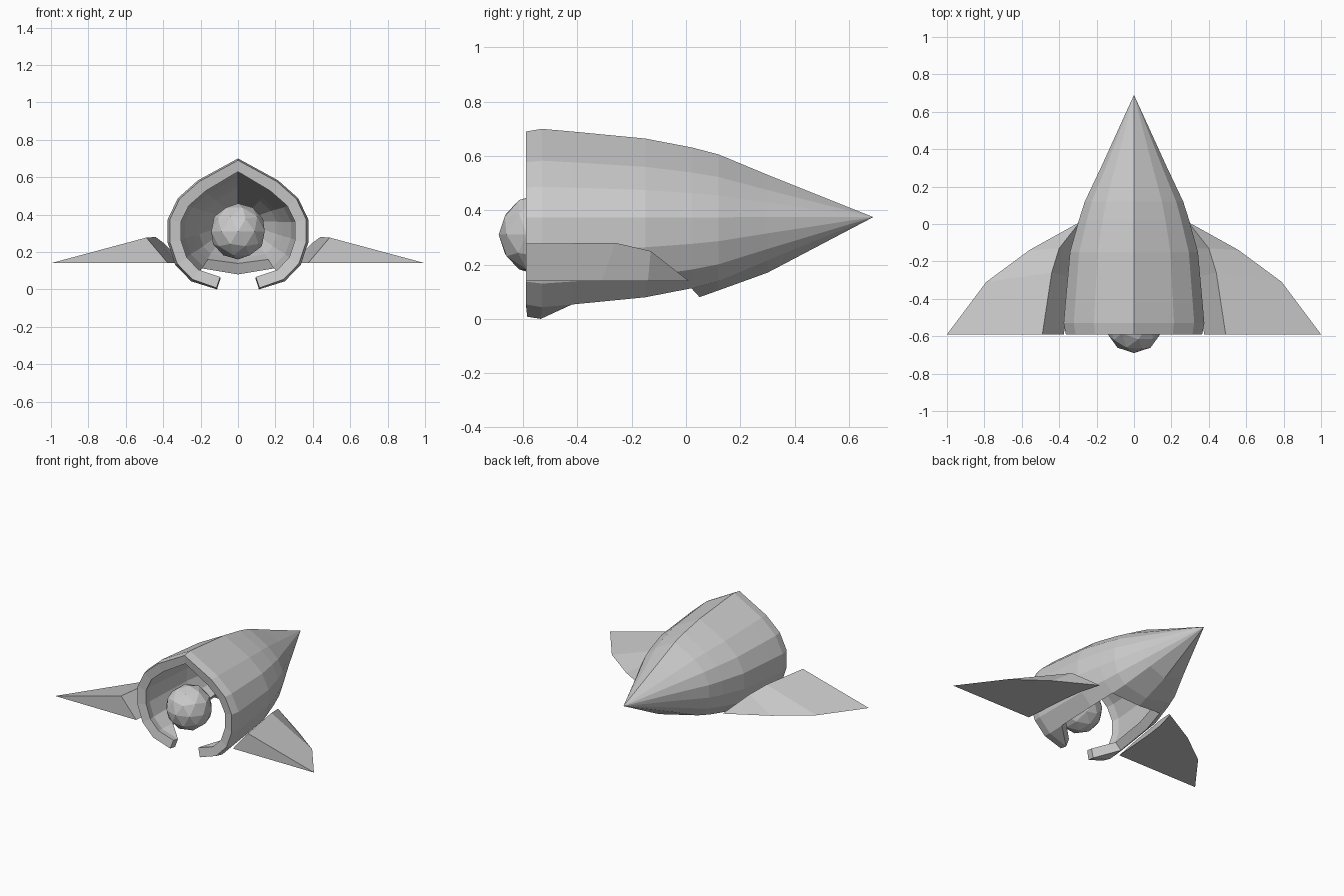
import bpy, bmesh

if "Cube" in bpy.data.objects:
    bpy.data.objects.remove(bpy.data.objects["Cube"])


def make_object(name, verts, faces):
    mesh = bpy.data.meshes.new(name)
    mesh.from_pydata(verts, [], faces)
    ob = bpy.data.objects.new(name, mesh)
    bpy.context.collection.objects.link(ob)
    mir = ob.modifiers.new("mirror", 'MIRROR')
    mir.use_axis[0] = True
    return ob


# Hull: half section from the top ridge round to the lower corner
section = [(0, .70), (.214, .583), (.322, .487), (.376, .374),
           (.376, .25), (.335, .13), (.25, .043)]
# station y, x scale, z scale about the nose height
NOSE = .375
stations = [(-.59, .97, .97), (-.53, 1, 1), (-.42, .975, .97), (-.15, .91, .89),
            (.02, .785, .79), (.12, .70, .71), (.30, .473, .48)]
verts, faces = [], []
for y, sx, sz in stations:
    verts += [(x * sx, y, NOSE + (z - NOSE) * sz) for x, z in section]
n = len(section)
for i in range(len(stations) - 1):
    for j in range(n - 1):
        a = i * n + j
        faces.append((a, a + 1, a + n + 1, a + n))


def corner(i):
    return i * n + n - 1


# Nose point
tip = len(verts)
verts.append((0, .69, NOSE))
last = (len(stations) - 1) * n
faces += [(last + j, last + j + 1, tip) for j in range(n - 1)]

# Rear tabs, and closed belly ahead of the slot
t0, t1, c0, c1, c2 = range(tip + 1, tip + 6)
verts += [(.115, -.585, .008), (.112, -.535, 0),
          (0, .05, .08), (0, .12, .105), (0, .30, .17)]
faces += [(corner(0), t0, t1, corner(1)), (corner(1), t1, corner(2)),
          (corner(4), c0, c1, corner(5)), (corner(5), c1, c2, corner(6)),
          (corner(6), c2, tip)]
hull = make_object("hull", verts, faces)
sol = hull.modifiers.new("thickness", 'SOLIDIFY')
sol.thickness = .062
sol.offset = -1

# Wings: triangular cross-sections (inner, ridge, outer) lofted from a front point
wv = [(.29, .01, .14)]
wv += [(.33, -.13, .14), (.40, -.13, .25), (.56, -.14, .14)]
wv += [(.35, -.28, .14), (.44, -.26, .28), (.79, -.31, .14)]
wv += [(.374, -.59, .14), (.49, -.59, .277), (1.0, -.59, .14)]
wf = [(7, 8, 9)]
for k in range(3):
    m = (k + 1) % 3
    wf.append((0, 1 + k, 1 + m))
    for s in (1, 4):
        wf.append((s + k, s + 3 + k, s + 3 + m, s + m))
wings = make_object("wings", wv, wf)
bm = bmesh.new()
bm.from_mesh(wings.data)
bmesh.ops.recalc_face_normals(bm, faces=bm.faces)
bm.to_mesh(wings.data)
bm.free()

# Engine ball in the open rear
bpy.ops.mesh.primitive_ico_sphere_add(subdivisions=2, radius=.15,
                                      location=(0, -.54, .31))
bpy.context.object.name = "engine_ball"
